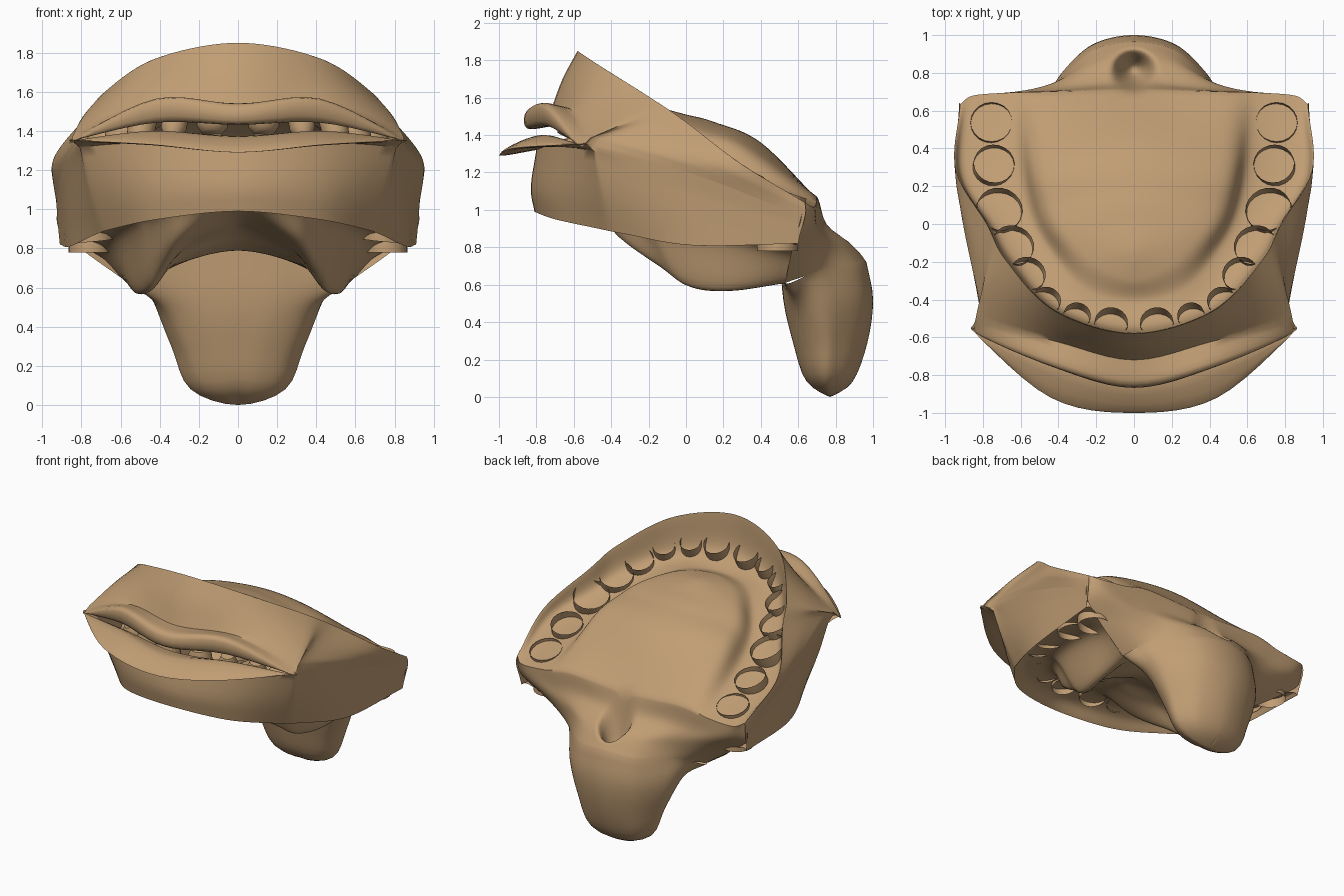
import bpy, bmesh, math
from mathutils import Vector, Matrix

old = bpy.data.objects.get("Cube")
if old:
    bpy.data.objects.remove(old, do_unlink=True)

tan = bpy.data.materials.new("warm_tan")
tan.use_nodes = True
COLOUR = (0.53, 0.34, 0.175, 1)
tan.diffuse_color = COLOUR
tan.node_tree.nodes["Principled BSDF"].inputs["Base Color"].default_value = COLOUR


def beyond(end, inner):
    """Point past the end: mirrored across the middle, or straight on."""
    if end.x == 0 and inner.x > 0:
        return Vector((-inner.x, inner.y, inner.z))
    return 2 * end - inner


def spline(points, steps):
    """Smooth curve through the control points."""
    p = [Vector(q) for q in points]
    p = [beyond(p[0], p[1])] + p + [beyond(p[-1], p[-2])]
    out = []
    for i in range(1, len(p) - 2):
        a, b, c, d = p[i - 1:i + 3]
        for k in range(steps):
            t = k / steps
            out.append(0.5 * (2 * b + (c - a) * t + (2 * a - 5 * b + 4 * c - d) * t * t
                              + (3 * b - a - 3 * c + d) * t ** 3))
    return out + [p[-2]]


def loft(bm, rows, along=6, across=4):
    """Skin a sheet over rows of control points."""
    rows = [spline(r, along) for r in rows]
    cols = [spline(c, across) for c in zip(*rows)]
    grid = [[bm.verts.new(v) for v in c] for c in cols]
    for a, b in zip(grid, grid[1:]):
        for i in range(len(a) - 1):
            bm.faces.new((a[i], b[i], b[i + 1], a[i + 1]))


def finish(bm, name, centre):
    """Weld, face outward from centre, mirror to the other side."""
    for v in bm.verts:
        v.co.x = 0 if v.co.x < 0.004 else v.co.x
    bmesh.ops.remove_doubles(bm, verts=bm.verts, dist=0.002)
    bmesh.ops.recalc_face_normals(bm, faces=bm.faces)
    ref = Vector(centre)
    if sum(f.normal.dot(f.calc_center_median() - ref) * f.calc_area() for f in bm.faces) < 0:
        bmesh.ops.reverse_faces(bm, faces=bm.faces)
    me = bpy.data.meshes.new(name)
    bm.to_mesh(me)
    bm.free()
    me.materials.append(tan)
    ob = bpy.data.objects.new(name, me)
    bpy.context.collection.objects.link(ob)
    mod = ob.modifiers.new("Mirror", "MIRROR")
    mod.merge_threshold = 0.002
    bpy.ops.object.select_all(action="DESELECT")
    ob.select_set(True)
    bpy.context.view_layer.objects.active = ob
    bpy.ops.object.shade_smooth_by_angle(angle=math.radians(60))


def tooth(bm, root, crown, radius):
    """Open-rooted cup with a rounded, closed crown."""
    axis = crown - root
    place = Matrix.Translation(root) @ axis.to_track_quat("Z", "Y").to_matrix().to_4x4()
    rings = []
    for height, width in ((0, 1), (.4, 1), (.85, .9), (1, .6)):
        ring = bmesh.ops.create_circle(bm, segments=20, radius=radius * width,
                                       matrix=place @ Matrix.Translation((0, 0, axis.length * height)))
        rings.append(ring["verts"])
    for a, b in zip(rings, rings[1:]):
        for i in range(20):
            j = (i + 1) % 20
            bm.faces.new((a[i], a[j], b[j], b[i]))
    bm.faces.new(rings[-1])


# Teeth: middle x, y and radius, front to back
ARCH = [(.12, -.52, .088), (.3, -.48, .072), (.46, -.4, .075), (.56, -.26, .095),
        (.64, -.11, .113), (.71, .08, .122), (.74, .32, .108), (.755, .54, .11)]
upper, lower = bmesh.new(), bmesh.new()
for x, y, r in ARCH:
    back = (y + .52) / 1.06
    lean = .12 - .07 * back
    crown = Vector((x * (1 + .12 * (1 - back)), y - lean, 1.39 - .44 * back))
    tooth(upper, Vector((x, y, 1.635 - .54 * back)), crown, r)
    tooth(lower, Vector((x, y - lean * (.4 + .6 * back), 1.02 - .24 * back ** 1.2)),
          crown - Vector((0, 0, .01)), r)
finish(upper, "upper_teeth", (0, 0, 1.2))
finish(lower, "lower_teeth", (0, 0, 1.2))

# Shared lines, each from the front middle to the back of the left side
corner = [(.84, -.57, 1.35), (.81, -.49, 1.34), (.905, .07, 1.18), (.925, .635, .96)]
jaw_edge = [(0, -.81, .99), (.4, -.7, .95), (.64, -.47, .9), (.73, -.32, .87),
            (.86, .04, .81), (.91, .6, .82)]
rim = [(0, -.58, 1.85), (.42, -.46, 1.77), (.68, -.19, 1.6), (.78, 0, 1.47),
       (.945, .29, 1.25), (.92, .635, 1.04)]

# Outer face: chin and lower lip
face = bmesh.new()
under_lip = [(0, -.8, 1.32), (.42, -.72, 1.34), (.77, -.52, 1.32), (.81, -.42, 1.28),
             (.89, .05, 1.1), (.92, .625, .92)]
loft(face, [
    jaw_edge,
    [(0, -.83, 1.12), (.41, -.73, 1.11), (.71, -.5, 1.1), (.78, -.37, 1.07),
     (.875, .04, .96), (.915, .61, .87)],
    under_lip])
loft(face, [
    under_lip,
    [(0, -1, 1.29), (.44, -.92, 1.33)] + corner,
    [(0, -.87, 1.37), (.43, -.76, 1.4)] + corner,
    [(0, -.75, 1.36), (.42, -.66, 1.36)] + corner])

# Outer face: upper lip and cheeks up to the rim
over_lip = [(0, -.72, 1.54), (.42, -.62, 1.54), (.82, -.52, 1.39), (.81, -.45, 1.38),
            (.925, .13, 1.21), (.925, .64, .98)]
loft(face, [
    [(0, -.7, 1.45), (.42, -.62, 1.45)] + corner,
    [(0, -.85, 1.435), (.42, -.74, 1.45)] + corner,
    [(0, -.85, 1.53), (.42, -.75, 1.56)] + corner,
    over_lip])
loft(face, [
    over_lip,
    [(0, -.66, 1.7), (.42, -.54, 1.66), (.76, -.34, 1.5), (.8, -.22, 1.43),
     (.94, .2, 1.23), (.925, .64, 1.01)],
    rim])
finish(face, "face_and_lips", (0, 0, 1.2))

# Palate with the upper gum trough
palate = bmesh.new()
crest = [(0, .71, 1.05), (.45, .7, 1.07), (.66, .695, 1.03), (.85, .68, 1.015), rim[-1]]
loft(palate, [
    rim,
    [(0, -.55, 1.6), (.4, -.44, 1.53), (.64, -.18, 1.42), (.74, 0, 1.32), (.88, .27, 1.175), crest[3]],
    [(0, -.42, 1.5), (.28, -.34, 1.48), (.47, -.12, 1.38), (.56, .06, 1.29), (.62, .32, 1.18), crest[2]],
    [(0, -.3, 1.53), (.2, -.22, 1.52), (.35, -.06, 1.48), (.43, .1, 1.42), (.47, .32, 1.34), crest[1]],
    [(0, -.2, 1.545), (0, -.12, 1.54), (0, 0, 1.51), (0, .15, 1.47), (0, .4, 1.36), crest[0]]],
    along=12, across=12)

# Throat: flared back wall running on from the palate into a closed bulb
neck = [(0, .965, .72), (.22, .92, .7), (.4, .76, .68), (.49, .65, .65), (.54, .53, .61)]
loft(palate, [
    crest,
    [(0, .76, .92), (.3, .73, .93), (.55, .705, .92), (.78, .68, .92), (.915, .6, .9)],
    [(0, .89, .82), (.22, .85, .82), (.42, .75, .81), (.62, .67, .8), (.78, .565, .78)],
    neck], along=12, across=8)
loft(palate, [
    neck + [(.3, .51, .74), (0, .5, .8)],
    [(0, 1, .52), (.22, .95, .51), (.38, .8, .5), (.42, .68, .5), (.37, .58, .5),
     (.2, .53, .51), (0, .52, .52)],
    [(0, .97, .29), (.2, .92, .29), (.31, .81, .29), (.335, .73, .29), (.27, .63, .29),
     (.14, .58, .29), (0, .57, .3)],
    [(0, .89, .08), (.15, .86, .08), (.22, .8, .08), (.24, .74, .08), (.18, .68, .08),
     (.09, .65, .08), (0, .64, .09)],
    [(0, .77, 0)] * 7], along=12, across=4)
# Dimple at the top of the throat
for v in palate.verts:
    d = math.hypot(v.co.x, v.co.y - .81) / .13
    if d < 1 and v.co.z > .75:
        v.co.z -= .25 * (1 - d * d) ** 2
finish(palate, "palate_and_throat", (0, .4, .6))

# Mouth floor with the lower gum trough and the side gutters
floor = bmesh.new()
loft(floor, [
    jaw_edge,
    [(0, -.72, 1.05), (.36, -.6, 1), (.59, -.39, .95), (.68, -.24, .93), (.81, .05, .88), (.86, .59, .83)],
    [(0, -.55, 1.05), (.3, -.46, 1), (.46, -.27, .95), (.53, -.15, .91), (.63, .2, .85), (.69, .565, .75)],
    [(0, -.4, 1), (.28, -.36, .86), (.4, -.13, .69), (.46, .02, .59), (.52, .24, .57), neck[-1]],
    [(0, -.25, .95), (.15, -.2, .88), (.26, -.07, .8), (.31, .05, .73), (.35, .22, .7), (.38, .53, .68)],
    [(0, -.15, .92), (0, -.1, .91), (0, 0, .87), (0, .1, .82), (0, .25, .79), (0, .48, .86)]],
    along=8, across=8)
finish(floor, "mouth_floor", (0, 0, 1.4))
